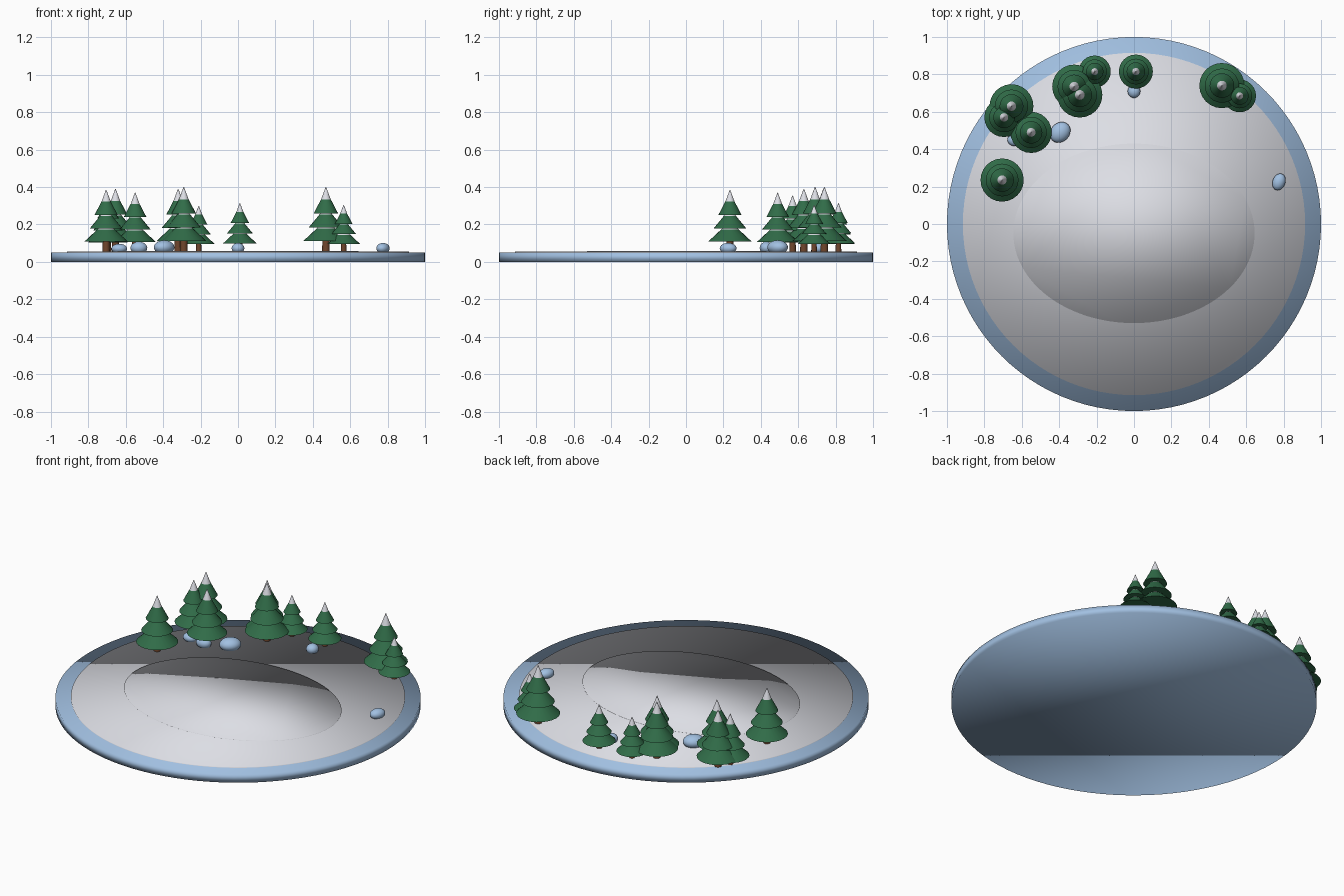
import bpy, bmesh, math
from mathutils import Matrix

cube = bpy.data.objects.get("Cube")
if cube:
    bpy.data.objects.remove(cube, do_unlink=True)


def material(name, rgb):
    m = bpy.data.materials.new(name)
    m.use_nodes = True
    m.diffuse_color = (*rgb, 1)
    m.node_tree.nodes["Principled BSDF"].inputs["Base Color"].default_value = (*rgb, 1)
    return m


ice = material("ice blue", (0.36, 0.53, 0.76))
snow = material("snow white", (0.72, 0.73, 0.78))
green = material("pine green", (0.03, 0.15, 0.065))
bark = material("bark brown", (0.16, 0.06, 0.025))


def finish(bm, name, mats, sharp_angle=None):
    mesh = bpy.data.meshes.new(name)
    bm.to_mesh(mesh)
    bm.free()
    for m in mats:
        mesh.materials.append(m)
    ob = bpy.data.objects.new(name, mesh)
    bpy.context.collection.objects.link(ob)
    mesh.shade_smooth()
    if sharp_angle:
        mesh.set_sharp_from_angle(angle=math.radians(sharp_angle))
    return ob


def cone(bm, r1, r2, z1, z2, index=0, segments=24):
    """Upright frustum between two heights, given one material slot."""
    new = bmesh.ops.create_cone(
        bm, cap_ends=True, segments=segments, radius1=r1, radius2=r2, depth=z2 - z1,
        matrix=Matrix.Translation((0, 0, (z1 + z2) / 2)))
    for f in {f for v in new["verts"] for f in v.link_faces}:
        f.material_index = index


def disc(name, mat, rx, ry, y, z1, z2):
    """Flat round slab with soft, fully smooth shading."""
    bm = bmesh.new()
    cone(bm, 1, 1, z1, z2, segments=96)
    bmesh.ops.scale(bm, vec=(rx, ry, 1), verts=bm.verts)
    bmesh.ops.translate(bm, vec=(0, y, 0), verts=bm.verts)
    return finish(bm, name, [mat])


def tree(i, x, y, h):
    bm = bmesh.new()
    # trunk
    cone(bm, 0.06, 0.05, -0.01, 0.3, 2, 12)
    # branch tiers, each with a snowy collar under the next tier
    for r1, r2, z1, z2 in ((0.35, 0.14, 0.165, 0.36), (0.265, 0.1, 0.375, 0.575)):
        cone(bm, r1, r2, z1, z2, 0)
        cone(bm, r2, r2 * 0.6, z2, z2 + 0.05, 1)
    cone(bm, 0.19, 0.075, 0.59, 0.81, 0)
    # snow cap
    cone(bm, 0.075, 0.004, 0.81, 1.0, 1)
    ob = finish(bm, f"pine_tree_{i}", [green, snow, bark], 40)
    ob.location = (x, y, GROUND)
    ob.scale = (h, h, h)


def rock(i, x, y, size, turn):
    bm = bmesh.new()
    bmesh.ops.create_uvsphere(bm, u_segments=24, v_segments=14, radius=1)
    ob = finish(bm, f"rock_{i}", [ice])
    ob.location = (x, y, GROUND + size[2] * 0.6)
    ob.scale = size
    ob.rotation_euler.z = math.radians(turn)


GROUND = 0.055

# base, snow layer and low central patch
disc("ice_base", ice, 1, 1, 0, 0, 0.05)
disc("snow_layer", snow, 0.915, 0.915, 0, 0.04, GROUND)
disc("snow_patch", snow, 0.645, 0.48, -0.05, 0.045, 0.059)

# trees: x, y, height
TREES = ((-0.655, 0.63, 0.335), (-0.695, 0.57, 0.30), (-0.55, 0.49, 0.315),
         (-0.705, 0.235, 0.33), (-0.32, 0.735, 0.335), (-0.29, 0.69, 0.345),
         (-0.21, 0.815, 0.245), (0.01, 0.815, 0.26), (0.47, 0.74, 0.345),
         (0.565, 0.685, 0.25))
for i, t in enumerate(TREES, 1):
    tree(i, *t)

# rocks: x, y, half sizes, turn
ROCKS = ((-0.395, 0.49, (0.06, 0.05, 0.038), 45), (-0.53, 0.43, (0.045, 0.036, 0.033), 0),
         (-0.635, 0.45, (0.042, 0.034, 0.026), 0), (0, 0.71, (0.034, 0.036, 0.029), 0),
         (0.775, 0.225, (0.034, 0.046, 0.029), -20))
for i, r in enumerate(ROCKS, 1):
    rock(i, *r)
